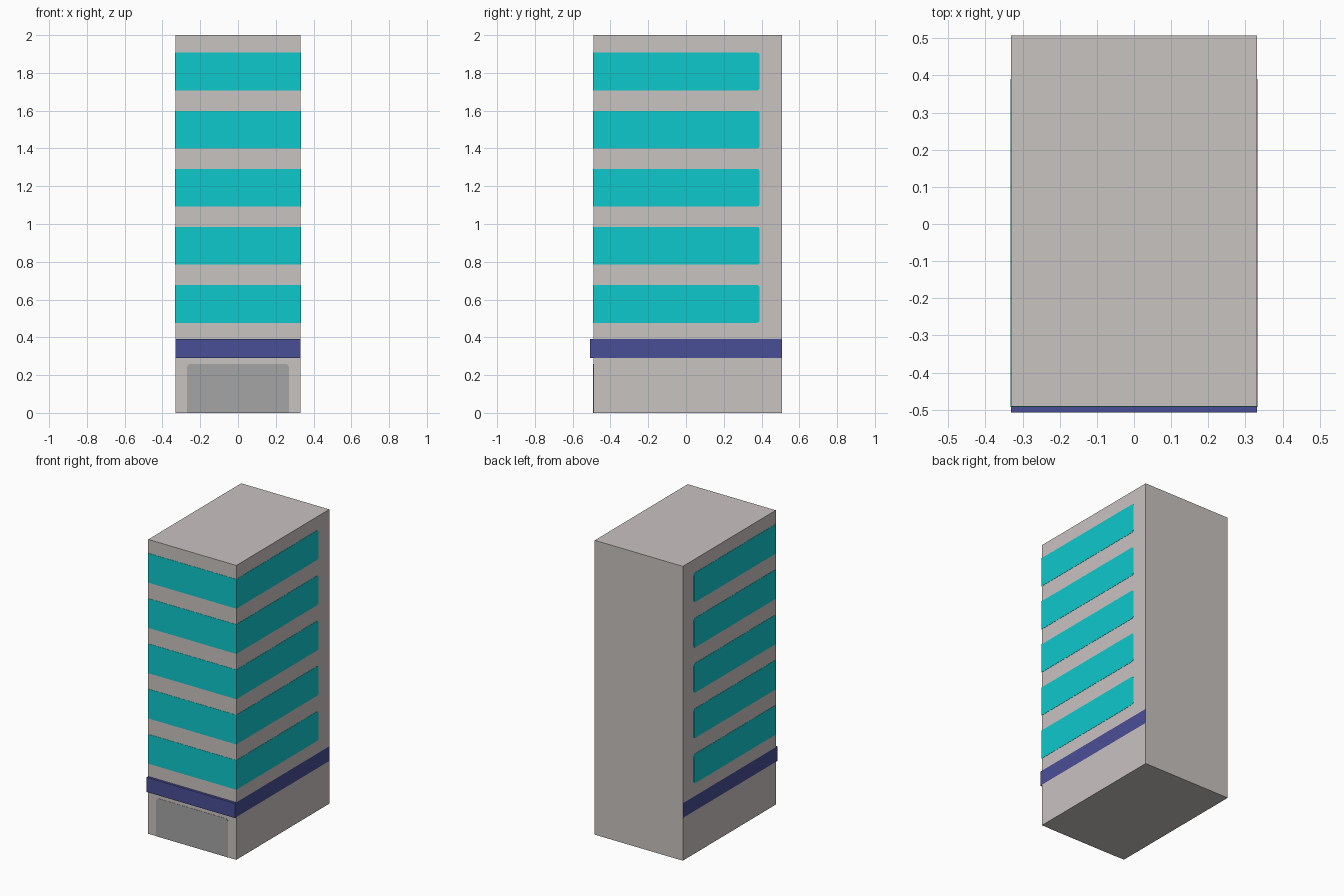
import bpy, bmesh, math
from mathutils import Vector

if "Cube" in bpy.data.objects:
    bpy.data.objects.remove(bpy.data.objects["Cube"])

HX, Y0, Y1, H = 0.331, -0.491, 0.507, 2.0   # body half width, front, back, height
BAND = (0.29, 0.39)                          # blue ledge height range
T = 0.0015                                   # plate thickness


def material(name, rgb):
    lin = [((c / 255 + 0.055) / 1.055) ** 2.4 for c in rgb]
    m = bpy.data.materials.new(name)
    m.diffuse_color = (*lin, 1)
    m.use_nodes = True
    m.node_tree.nodes["Principled BSDF"].inputs["Base Color"].default_value = m.diffuse_color
    return m


WALL = material("warm_grey_wall", (201, 195, 193))
GLASS = material("cyan_glass", (15, 200, 204))
BLUE = material("navy_blue", (74, 78, 150))
DOOR = material("door_grey", (164, 165, 164))


def make_object(name, bm, mats):
    bmesh.ops.recalc_face_normals(bm, faces=bm.faces)
    mesh = bpy.data.meshes.new(name)
    bm.to_mesh(mesh)
    bm.free()
    for m in mats:
        mesh.materials.append(m)
    ob = bpy.data.objects.new(name, mesh)
    bpy.context.collection.objects.link(ob)
    return ob


def outline(u0, u1, v0, v1, radii, steps=4):
    """Rectangle with a radius per corner: (u1v1, u0v1, u0v0, u1v0)."""
    pts = []
    corners = [(u1, v1, -1, -1), (u0, v1, 1, -1), (u0, v0, 1, 1), (u1, v0, -1, 1)]
    for i, ((u, v, su, sv), r) in enumerate(zip(corners, radii)):
        if r == 0:
            pts.append((u, v))
            continue
        for k in range(steps + 1):
            a = math.pi / 2 * (i + k / steps)
            pts.append((u + su * r + r * math.cos(a), v + sv * r + r * math.sin(a)))
    return pts


def add_plate(bm, points, push):
    """Fill an outline of 3D points and thicken it along push."""
    face = bm.faces.new([bm.verts.new(p) for p in points])
    ext = bmesh.ops.extrude_face_region(bm, geom=[face], use_keep_orig=True)
    verts = [g for g in ext["geom"] if isinstance(g, bmesh.types.BMVert)]
    bmesh.ops.translate(bm, verts=verts, vec=Vector(push))


# Tower body, cut at the band; band is painted on the sides, raised in front
bm = bmesh.new()
bmesh.ops.create_cube(bm, size=1)
for v in bm.verts:
    v.co = (v.co.x * 2 * HX, Y0 if v.co.y < 0 else Y1, (v.co.z + 0.5) * H)
for z in BAND:
    bmesh.ops.bisect_plane(bm, geom=bm.verts[:] + bm.edges[:] + bm.faces[:],
                           plane_co=(0, 0, z), plane_no=(0, 0, 1))
bm.normal_update()
front = None
for f in bm.faces:
    if BAND[0] < f.calc_center_median().z < BAND[1] and f.normal.y < 0.5:
        f.material_index = 1
        if f.normal.y < -0.5:
            front = f
ext = bmesh.ops.extrude_discrete_faces(bm, faces=[front])
bmesh.ops.translate(bm, verts=ext["faces"][0].verts[:], vec=(0, -0.016, 0))
make_object("tower_body", bm, [WALL, BLUE])

# Window strips wrapping the front and both sides
for i in range(5):
    z0 = 0.477 + 0.3075 * i
    z1 = z0 + 0.2
    bm = bmesh.new()
    add_plate(bm, [(u, Y0, v) for u, v in outline(-HX, HX, z0, z1, (0, 0, 0, 0))], (0, -T, 0))
    side = outline(Y0 - T, 0.39, z0, z1, (0.015, 0, 0, 0.015))
    for s in (-1, 1):
        add_plate(bm, [(s * HX, u, v) for u, v in side], (s * T, 0, 0))
    make_object(f"window_strip_{i + 1}", bm, [GLASS])

# Entrance door with rounded top corners
bm = bmesh.new()
add_plate(bm, [(u, Y0, v) for u, v in outline(-0.27, 0.27, 0, 0.26, (0.02, 0.02, 0, 0))], (0, -T, 0))
make_object("entrance_door", bm, [DOOR])
